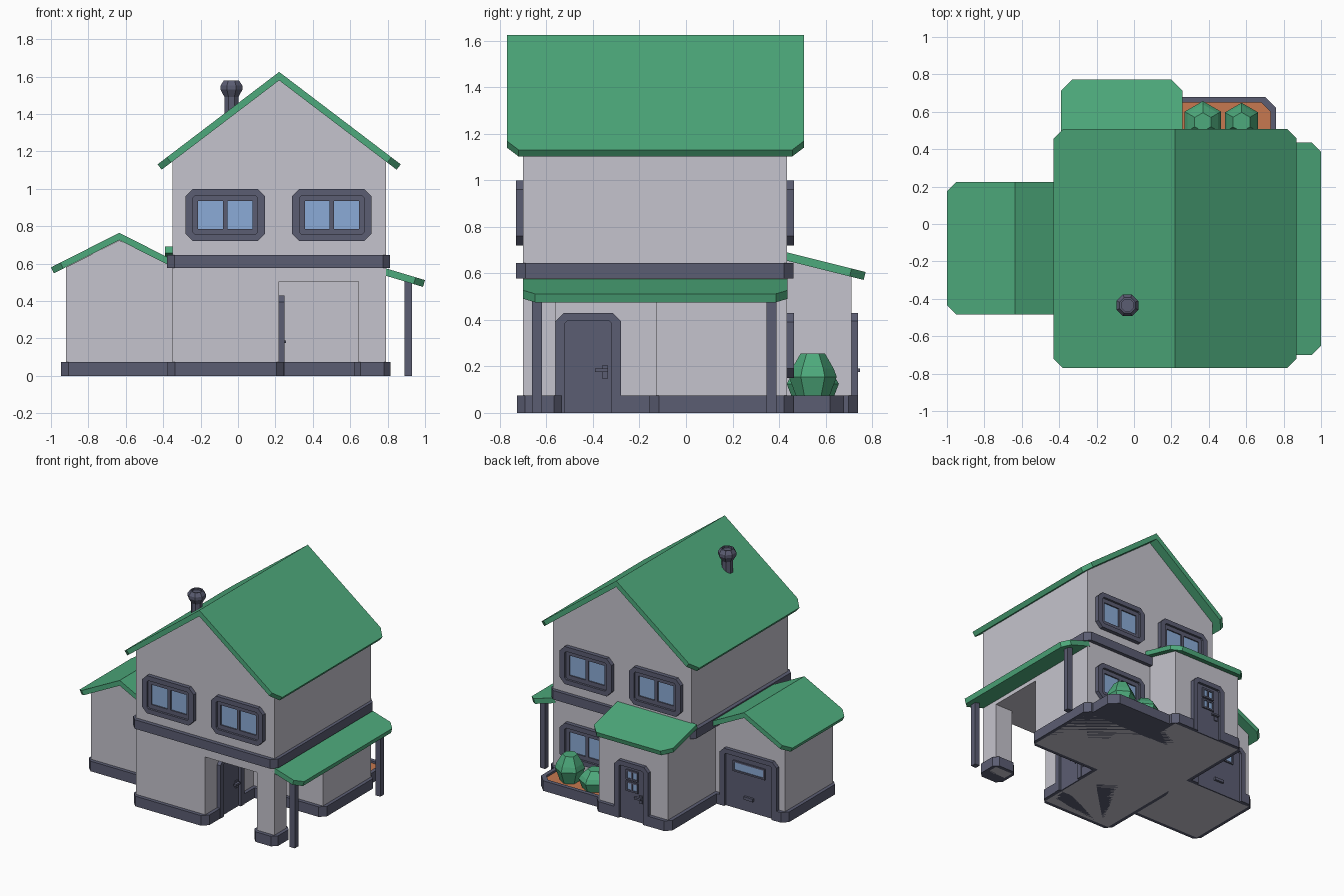
import bpy, bmesh, math
from mathutils import Vector, Matrix

old = bpy.data.objects.get("Cube")
if old:
    bpy.data.objects.remove(old, do_unlink=True)


def material(name, rgb):
    m = bpy.data.materials.new(name)
    m.use_nodes = True
    m.diffuse_color = (*rgb, 1)
    m.node_tree.nodes["Principled BSDF"].inputs["Base Color"].default_value = (*rgb, 1)
    return m


WALL = material("pale_grey_wall", (.56, .55, .61))
DARK = material("slate_trim", (.105, .11, .17))
GREEN = material("green", (.075, .40, .20))
GLASS = material("blue_glass", (.26, .41, .68))
SOIL = material("terracotta_soil", (.57, .19, .08))


def finish(name, bm, mat, smooth=False):
    bmesh.ops.recalc_face_normals(bm, faces=bm.faces)
    me = bpy.data.meshes.new(name)
    bm.to_mesh(me)
    bm.free()
    me.materials.append(mat)
    for p in me.polygons:
        p.use_smooth = smooth
    ob = bpy.data.objects.new(name, me)
    bpy.context.collection.objects.link(ob)
    return ob


def facing(normal, origin=(0, 0, 0)):
    """Local frame: u across, v up, w outward along the normal."""
    n, up = Vector(normal), Vector((0, 0, 1))
    m = Matrix((up.cross(n), up, n)).transposed().to_4x4()
    return Matrix.Translation(origin) @ m


PLAN = Matrix.Identity(4)
FRONT, BACK, SIDE = (0, -1, 0), (0, 1, 0), (1, 0, 0)


def outline(corners):
    """Turn (u, v, chamfer) corners into points, cutting the chamfered ones."""
    pts = []
    for i, (u, v, *c) in enumerate(corners):
        p = Vector((u, v))
        if c and c[0]:
            for q in (corners[i - 1], corners[(i + 1) % len(corners)]):
                pts.append(p + (Vector(q[:2]) - p).normalized() * c[0])
        else:
            pts.append(p)
    return pts


def rect(u, v, hu, hv, c=0):
    return [(u - hu, v - hv, c), (u + hu, v - hv, c), (u + hu, v + hv, c), (u - hu, v + hv, c)]


def prism(name, corners, frame, w0, w1, mat):
    bm = bmesh.new()
    pts = outline(corners)
    lo, hi = ([bm.verts.new(frame @ Vector((*p, w))) for p in pts] for w in (w0, w1))
    bm.faces.new(lo)
    bm.faces.new(hi)
    for i in range(len(pts)):
        bm.faces.new((lo[i - 1], lo[i], hi[i], hi[i - 1]))
    return finish(name, bm, mat)


def ring(name, outer, inner, frame, w0, w1, mat, closed=True):
    """Band between two matching outlines, closed or left open at the ends."""
    bm = bmesh.new()
    loops = [[bm.verts.new(frame @ Vector((*p, w))) for p in outline(o)]
             for o, w in ((outer, w0), (outer, w1), (inner, w1), (inner, w0))]
    n = len(loops[0])
    for i in range(0 if closed else 1, n):
        for k in range(4):
            a, b = loops[k - 1], loops[k]
            bm.faces.new((a[i - 1], a[i], b[i], b[i - 1]))
    if not closed:
        for e in (0, n - 1):
            bm.faces.new([lp[e] for lp in loops])
    return finish(name, bm, mat)


def slab(name, corners, origin, slope, thick, ridge_x=None):
    """Sloped roof sheet over a plan outline, mitred at the ridge."""
    o, s = Vector(origin), Vector(slope)
    normal = Vector((-s.x, -s.y, 1)).normalized()
    bm = bmesh.new()
    top, low = [], []
    for p in outline(corners):
        q = Vector((*p, o.z + (p - o.xy).dot(s)))
        at_ridge = ridge_x is not None and abs(p.x - ridge_x) < .001
        drop = Vector((0, 0, thick / normal.z)) if at_ridge else normal * thick
        top.append(bm.verts.new(q))
        low.append(bm.verts.new(q - drop))
    bm.faces.new(top)
    bm.faces.new(low)
    for i in range(len(top)):
        bm.faces.new((top[i - 1], top[i], low[i], low[i - 1]))
    return finish(name, bm, GREEN)


def lathe(name, profile, sides, centre, turn, mat, smooth=False):
    bm = bmesh.new()
    rings = []
    for r, z in profile:
        angles = [turn + math.tau * i / sides for i in range(sides)]
        rings.append([bm.verts.new((centre[0] + r * math.cos(a), centre[1] + r * math.sin(a), z))
                      for a in angles])
    for a, b in zip(rings, rings[1:]):
        for i in range(sides):
            bm.faces.new((a[i - 1], a[i], b[i], b[i - 1]))
    bm.faces.new(rings[0])
    bm.faces.new(rings[-1])
    return finish(name, bm, mat, smooth)


# Main house walls, with an open porch in the front corner
gable = [(-.35, .505), (.79, .505), (.79, 1.147), (.22, 1.58), (-.35, 1.147)]
prism("upper_walls", gable, facing(FRONT), -.435, .7, WALL)
prism("lower_walls", [(-.35, -.7), (.22, -.7), (.22, -.13), (.79, -.13), (.79, .435), (-.35, .435)],
      PLAN, 0, .505, WALL)
prism("porch_pillar", rect(.7175, -.63, .0725, .07), PLAN, 0, .505, WALL)
prism("floor_band", rect(.217, -.134, .597, .596, .04), PLAN, .578, .645, DARK)

# Garage and back annex walls
prism("garage_walls", [(-.92, 0), (-.34, 0), (-.34, .58), (-.635, .725), (-.92, .58)],
      facing(FRONT), -.15, .415, WALL)
prism("annex_walls", [(.435, 0), (.712, 0), (.712, .585), (.435, .655)], facing(SIDE), -.35, .22, WALL)

# Plinths, notched behind the door panels
prism("main_plinth", [(-.377, -.727, .04), (.245, -.727, .04), (.245, -.52), (.225, -.52),
                      (.225, -.32), (.245, -.32), (.245, -.157), (.815, -.157, .04),
                      (.815, .462, .04), (-.377, .462)], PLAN, 0, .075, DARK)
prism("garage_plinth", [(-.946, -.442, .04), (-.34, -.442), (-.34, .177), (-.44, .177), (-.44, .155),
                        (-.83, .155), (-.83, .177), (-.946, .177, .04)], PLAN, 0, .075, DARK)
prism("annex_plinth", [(-.377, .44), (.245, .44), (.245, .739, .04), (.035, .739), (.035, .717),
                       (-.165, .717), (-.165, .739), (-.377, .739, .04)], PLAN, 0, .075, DARK)
prism("pillar_plinth", rect(.7175, -.63, .098, .097, .035), PLAN, 0, .075, DARK)

# Roofs
for side, label in ((-1, "right"), (1, "left")):
    edge = .22 + side * .65
    slab("main_roof_" + label, [(.22, -.77), (edge, -.77, .05), (edge, .507, .05), (.22, .507)],
         (.22, 0, 1.625), (-side * .76, 0), .036, .22)
slab("garage_roof_outer", [(-.635, -.485), (-1, -.485, .05), (-1, .225, .05), (-.635, .225)],
     (-.635, 0, .765), (.507, 0), .035, -.635)
slab("garage_roof_inner", [(-.635, -.485), (-.345, -.485), (-.345, .225), (-.635, .225)],
     (-.635, 0, .765), (-.507, 0), .035, -.635)
slab("annex_roof", [(-.39, .43), (.26, .43), (.26, .772, .06), (-.39, .772, .06)],
     (0, .435, .69), (0, -.25), .035)
slab("porch_roof", [(.78, -.7), (1, -.7, .05), (1, .437, .05), (.78, .437)],
     (.79, 0, .575), (-.3, 0), .038)
for y, label in ((-.64, "front"), (.367, "back")):
    prism("porch_post_" + label, rect(.91, y, .021, .021), PLAN, 0, .51, DARK)

# Chimney
lathe("chimney", [(.04, 1.3), (.04, 1.49), (.063, 1.53), (.063, 1.552), (.045, 1.578),
                  (.035, 1.578), (.035, 1.565)], 8, (-.035, -.435), math.pi / 8, DARK)


def window(name, frame):
    ring(name + "_frame", rect(0, 0, .213, .14, .04), rect(0, 0, .172, .105, .012), frame, 0, .03, DARK)
    ring(name + "_sash", rect(0, 0, .172, .105), rect(0, 0, .145, .074), frame, 0, .014, DARK)
    prism(name + "_mullion", rect(0, 0, .012, .074), frame, 0, .014, DARK)
    prism(name + "_glass", rect(0, 0, .145, .074), frame, 0, .005, GLASS)


for x, label in ((-.068, "right"), (.502, "left")):
    window("front_window_" + label, facing(FRONT, (x, -.7, .86)))
    window("back_window_" + label, facing(BACK, (x, .435, .86)))
window("back_window_lower", facing(BACK, (.502, .435, .29)))


def door(name, frame, half):
    """Chamfered surround with a recessed panel."""
    def arch(h, top, c):
        return [(-h, 0), (-h, top, c), (h, top, c), (h, 0)]
    ring(name + "_surround", arch(half, .43, .035), arch(half - .04, .395, .01), frame, 0, .028, DARK, False)
    prism(name + "_panel", arch(half - .04, .395, 0), frame, 0, .01, DARK)


def handle(name, frame):
    prism(name + "_handle_plate", rect(.072, .175, .013, .028), frame, .01, .018, DARK)
    prism(name + "_handle_lever", rect(.057, .183, .028, .007), frame, .018, .036, DARK)


def pane(name, frame, u, v, hu, hv):
    ring(name + "_trim", rect(u, v, hu + .012, hv + .012), rect(u, v, hu, hv), frame, .01, .02, DARK)
    prism(name + "_glass", rect(u, v, hu, hv), frame, .01, .013, GLASS)


# Doors
porch = facing(SIDE, (.22, -.42, 0))
door("porch_door", porch, .14)
handle("porch_door", porch)

annex = facing(BACK, (-.065, .712, 0))
door("annex_door", annex, .14)
handle("annex_door", annex)
for i, v in enumerate((.25, .335)):
    for u in (-.022, .022):
        pane(f"annex_door_pane_{i}_{'a' if u < 0 else 'b'}", annex, u, v, .016, .025)

garage = facing(BACK, (-.635, .15, 0))
door("garage_door", garage, .235)
pane("garage_door_pane", garage, 0, .315, .12, .028)
prism("garage_door_handle", rect(0, .1, .038, .011), garage, .01, .026, DARK)

# Planter with two shrubs
ring("planter_rim", [(.76, .44), (.76, .68, .06), (.24, .68)],
     [(.73, .44), (.73, .65, .05), (.24, .65)], PLAN, 0, .075, DARK, False)
bed = [(.24, .44), (.745, .44), (.745, .665, .055), (.24, .665)]
prism("planter_floor", bed, PLAN, 0, .02, DARK)
prism("planter_soil", bed, PLAN, .02, .06, SOIL)
lathe("tall_shrub", [(.065, .055), (.103, .155), (.09, .19), (.052, .256)],
      6, (.575, .545), math.pi / 6, GREEN)
lathe("short_shrub", [(.085, .055), (.112, .125), (.095, .155), (.05, .2)],
      6, (.368, .545), math.pi / 6, GREEN)
